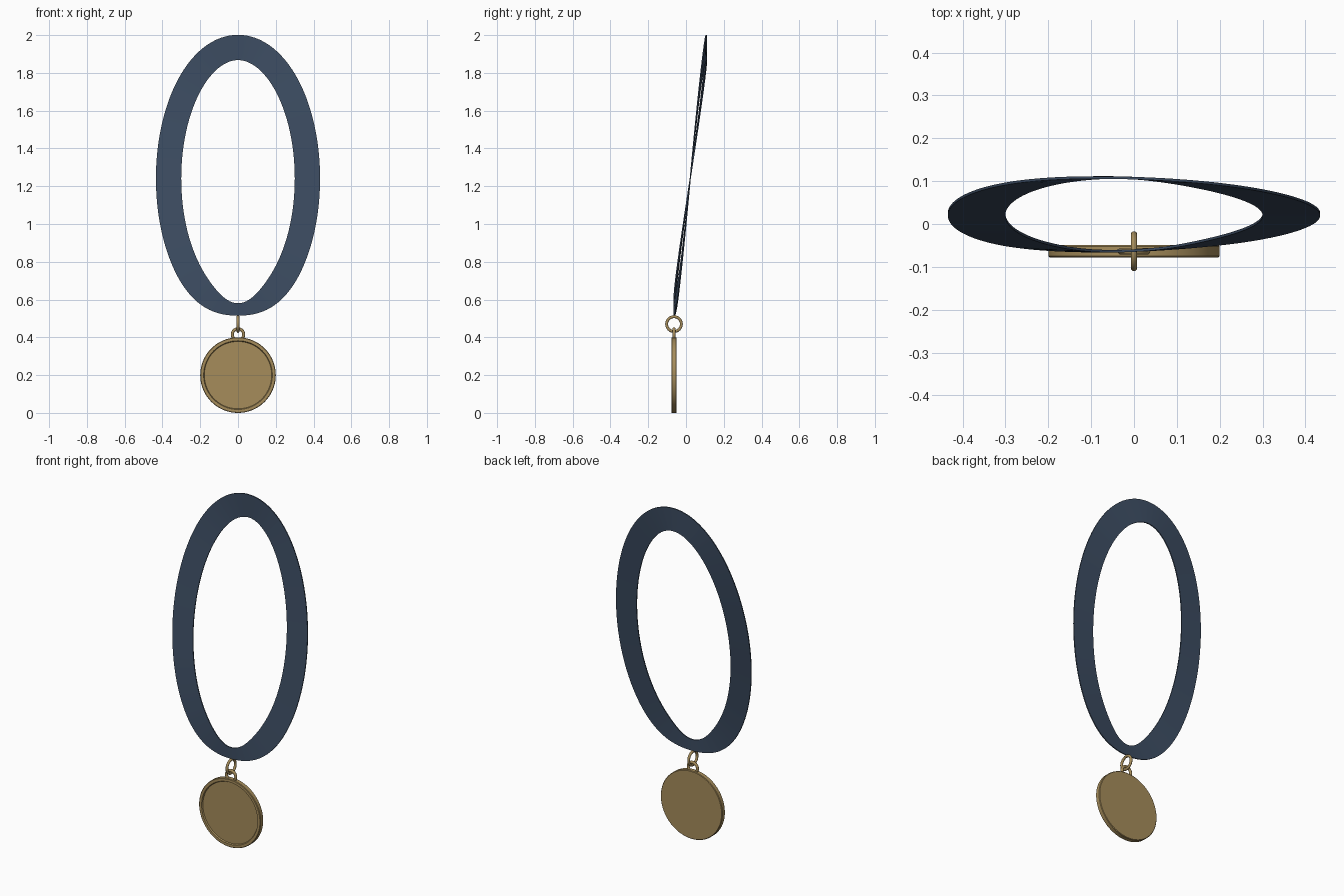
import bpy, bmesh, math
from math import sin, cos, pi

if "Cube" in bpy.data.objects:
    bpy.data.objects.remove(bpy.data.objects["Cube"])


def material(name, rgb):
    m = bpy.data.materials.new(name)
    m.diffuse_color = (*rgb, 1)
    m.use_nodes = True
    m.node_tree.nodes["Principled BSDF"].inputs["Base Color"].default_value = m.diffuse_color
    return m


NAVY = material("navy_fabric", (0.045, 0.072, 0.12))
GOLD = material("antique_gold", (0.38, 0.265, 0.105))
PEND_Y = -0.0635


def finish(obj, name, mat, angle=35):
    obj.name = name
    obj.data.materials.clear()
    obj.data.materials.append(mat)
    bpy.ops.object.select_all(action='DESELECT')
    obj.select_set(True)
    bpy.context.view_layer.objects.active = obj
    bpy.ops.object.shade_smooth_by_angle(angle=math.radians(angle))
    return obj


def mesh_object(name, bm, mat, angle=35):
    bmesh.ops.recalc_face_normals(bm, faces=bm.faces)
    me = bpy.data.meshes.new(name)
    bm.to_mesh(me)
    bm.free()
    obj = bpy.data.objects.new(name, me)
    bpy.context.collection.objects.link(obj)
    return finish(obj, name, mat, angle)


# Ribbon: flat band swept round an oval, leaning back and pinched at the bottom
def ribbon(n=128, a=0.3675, b=0.6935, zc=1.241, thick=0.006):
    bm = bmesh.new()
    rings = []
    for i in range(n):
        t = 2 * pi * i / n                      # 0 = top, pi = bottom
        w = 0.067 - 0.034 * math.exp(-((t - pi) / 0.4) ** 2)
        nx, nz = b * sin(t), a * cos(t)
        k = math.hypot(nx, nz)
        nx, nz = nx / k, nz / k
        y = 0.0225 + 0.0845 * cos(t) - 0.008 * sin(2 * t)
        rings.append([bm.verts.new((a * sin(t) + s * w * nx, y + d * thick / 2,
                                    zc + b * cos(t) + s * w * nz))
                      for s, d in ((1, -1), (1, 1), (-1, 1), (-1, -1))])
    for i in range(n):
        p, q = rings[i], rings[(i + 1) % n]
        for j in range(4):
            k = (j + 1) % 4
            bm.faces.new((p[j], q[j], q[k], p[k]))
    mesh_object("neck_ribbon", bm, NAVY)


# Medallion: turned disc with a raised front rim and a flat back
def medallion(n=96):
    profile = [(0, -0.008), (0.178, -0.008), (0.182, -0.0145), (0.197, -0.0145),
               (0.2, -0.0115), (0.2, 0.0115), (0.197, 0.0145), (0, 0.0145)]
    bm = bmesh.new()
    vs = [bm.verts.new((r, PEND_Y + y, 0.2)) for r, y in profile]
    es = [bm.edges.new(p) for p in zip(vs, vs[1:])]
    bmesh.ops.spin(bm, geom=vs + es, cent=(0, PEND_Y, 0.2), axis=(0, 1, 0),
                   angle=2 * pi, steps=n, use_merge=False)
    bmesh.ops.remove_doubles(bm, verts=bm.verts, dist=1e-5)
    mesh_object("medallion", bm, GOLD, 30)


def ring(name, z, major, minor, rot):
    bpy.ops.mesh.primitive_torus_add(location=(0, PEND_Y, z), rotation=rot,
                                     major_radius=major, minor_radius=minor,
                                     major_segments=48, minor_segments=16)
    finish(bpy.context.object, name, GOLD, 60)


ribbon()
medallion()
# Hanging loop on the medallion and the jump ring linking it to the ribbon
ring("medallion_loop", 0.415, 0.030, 0.008, (pi / 2, 0, 0))
ring("jump_ring", 0.470, 0.039, 0.0075, (0, pi / 2, 0))
